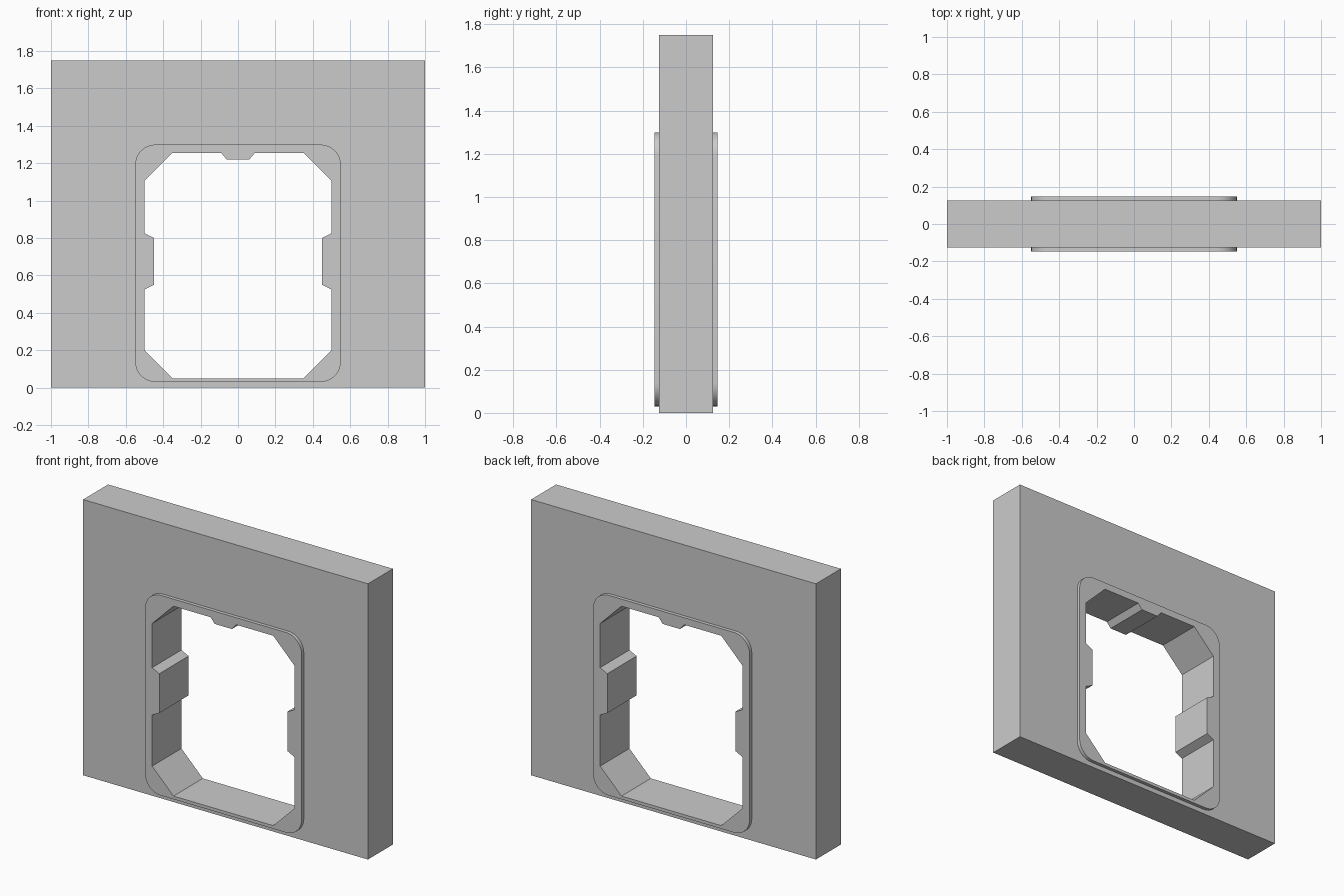
import bpy, bmesh, math

if "Cube" in bpy.data.objects:
    bpy.data.objects.remove(bpy.data.objects["Cube"])


def mirrored(half):
    """Close a right-hand half profile (x > 0, bottom to top) across x = 0."""
    return half + [(-x, z) for x, z in reversed(half)]


def arc(cx, cz, r, start, steps=8):
    return [(cx + r * math.cos(math.radians(start + 90 * i / steps)),
             cz + r * math.sin(math.radians(start + 90 * i / steps)))
            for i in range(steps + 1)]


def ring_plate(name, outer, inner, depth):
    """Flat plate with a hole in the XZ plane, thickened evenly about y = 0."""
    bm = bmesh.new()
    for loop in (outer, inner):
        vs = [bm.verts.new((x, 0, z)) for x, z in loop]
        for a, b in zip(vs, vs[1:] + vs[:1]):
            bm.edges.new((a, b))
    bmesh.ops.triangle_fill(bm, use_beauty=True, use_dissolve=False,
                            edges=bm.edges[:], normal=(0, -1, 0))
    bmesh.ops.recalc_face_normals(bm, faces=bm.faces[:])
    mesh = bpy.data.meshes.new(name)
    bm.to_mesh(mesh)
    bm.free()
    obj = bpy.data.objects.new(name, mesh)
    bpy.context.collection.objects.link(obj)
    solid = obj.modifiers.new("thickness", 'SOLIDIFY')
    solid.thickness = depth
    solid.offset = 0
    bpy.ops.object.select_all(action='DESELECT')
    obj.select_set(True)
    bpy.context.view_layer.objects.active = obj
    bpy.ops.object.modifier_apply(modifier="thickness")
    bpy.ops.object.shade_smooth_by_angle(angle=math.radians(30))
    return obj


# Profiles
wall_outline = mirrored([(1, 0), (1, 1.75)])
r = 0.11
trim_outline = mirrored(arc(0.55 - r, 0.03 + r, r, -90) + arc(0.55 - r, 1.30 - r, r, 0))
opening = mirrored([
    (0.35, 0.05), (0.50, 0.20),                                # lower chamfer
    (0.50, 0.525), (0.45, 0.55), (0.45, 0.80), (0.50, 0.825),  # side tab
    (0.50, 1.105), (0.35, 1.255),                              # upper chamfer
    (0.09, 1.255), (0.06, 1.22),                               # top tab
])

# Wall and the raised door surround that lines its opening
ring_plate("wall", wall_outline, trim_outline, 0.25)
ring_plate("door_surround", trim_outline, opening, 0.294)
